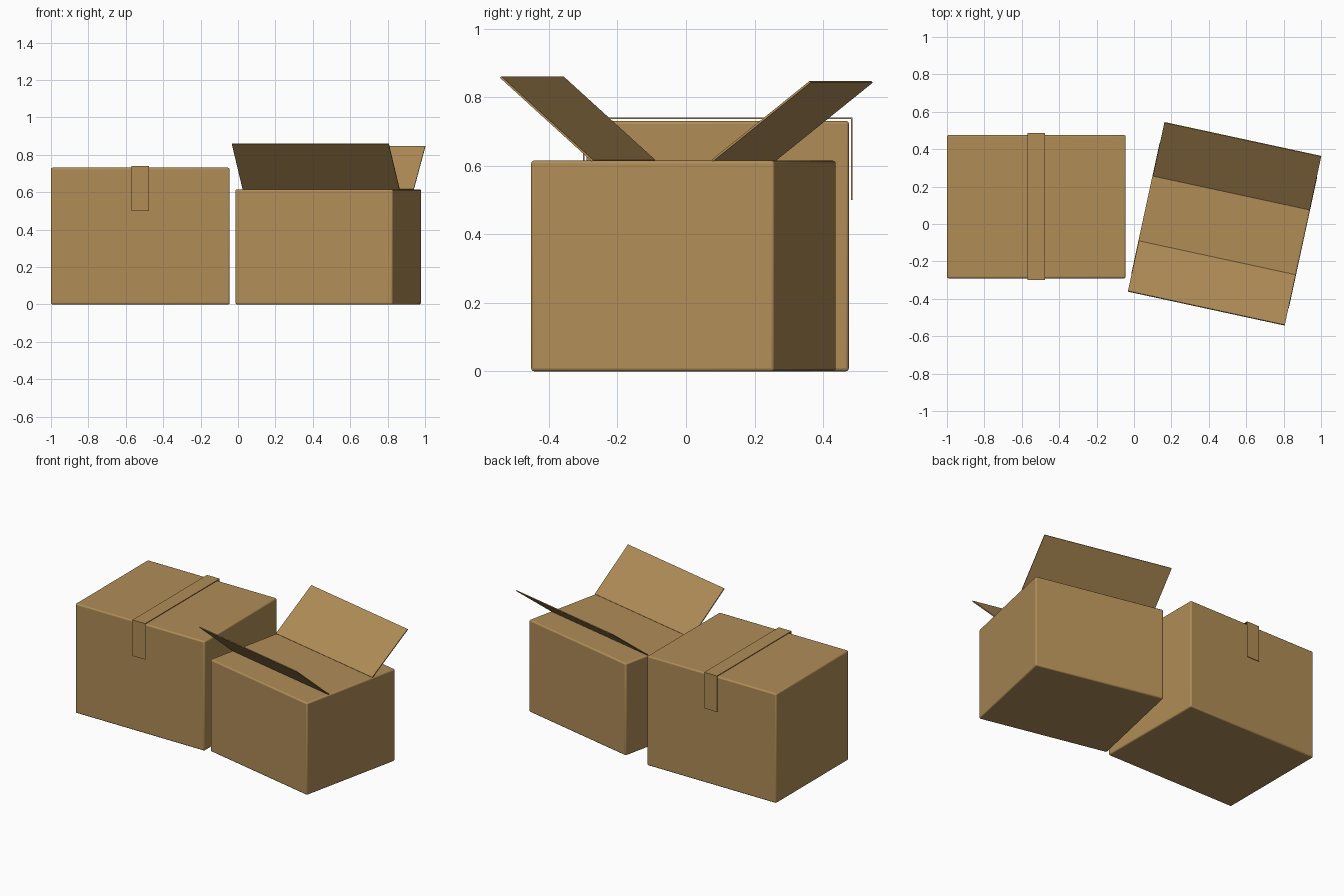
import bpy, math
from mathutils import Matrix, Vector

if "Cube" in bpy.data.objects:
    bpy.data.objects.remove(bpy.data.objects["Cube"])

card = bpy.data.materials.new("cardboard tan")
card.diffuse_color = (0.434, 0.266, 0.095, 1)
card.use_nodes = True
card.node_tree.nodes["Principled BSDF"].inputs["Base Color"].default_value = card.diffuse_color


def slab(name, size, matrix, bevel=0.0):
    """Box of a given size placed by a matrix, with optional rounded edges."""
    bpy.ops.mesh.primitive_cube_add(size=1)
    ob = bpy.context.object
    ob.name = name
    ob.data.transform(Matrix.Diagonal((*size, 1)))
    ob.matrix_world = matrix
    ob.data.materials.append(card)
    if bevel:
        mod = ob.modifiers.new("rounded edges", 'BEVEL')
        mod.width, mod.segments = bevel, 3
        bpy.ops.object.shade_smooth_by_angle(angle=math.radians(40))
    return ob


def at(x, y, z):
    return Matrix.Translation((x, y, z))


# closed box
x, y, w, d, h = -0.522, 0.0925, 0.955, 0.766, 0.731
slab("closed_box", (w, d, h), at(x, y, h / 2), 0.009)

# tape over the top, folded down at front and back
t, tape_w, gap = 0.004, 0.094, 0.006
reach = d / 2 + gap
slab("tape_top", (tape_w, 2 * reach + 2 * t, t), at(x, y, h + gap + t / 2))
for name, s in (("tape_front", -1), ("tape_back", 1)):
    slab(name, (tape_w, t, h + gap - 0.5),
         at(x, y + s * (reach + t / 2), (h + gap + 0.5) / 2))

# open box, turned a little
w, d, h = 0.862, 0.727, 0.615
place = at(0.4825, -0.0075, 0) @ Matrix.Rotation(math.radians(-12.2), 4, 'Z')
slab("open_box", (w, d, h), place @ at(0, 0, h / 2), 0.009)

# raised flaps leaning outwards
for name, s, out, rise in (("front_flap", -1, 0.274, 0.244), ("back_flap", 1, 0.292, 0.23)):
    tilt = s * math.atan2(rise, out)
    mid = at(0, s * (0.179 + out / 2), h + rise / 2)
    slab(name, (w - 0.004, math.hypot(out, rise), 0.006),
         place @ mid @ Matrix.Rotation(tilt, 4, 'X'))
